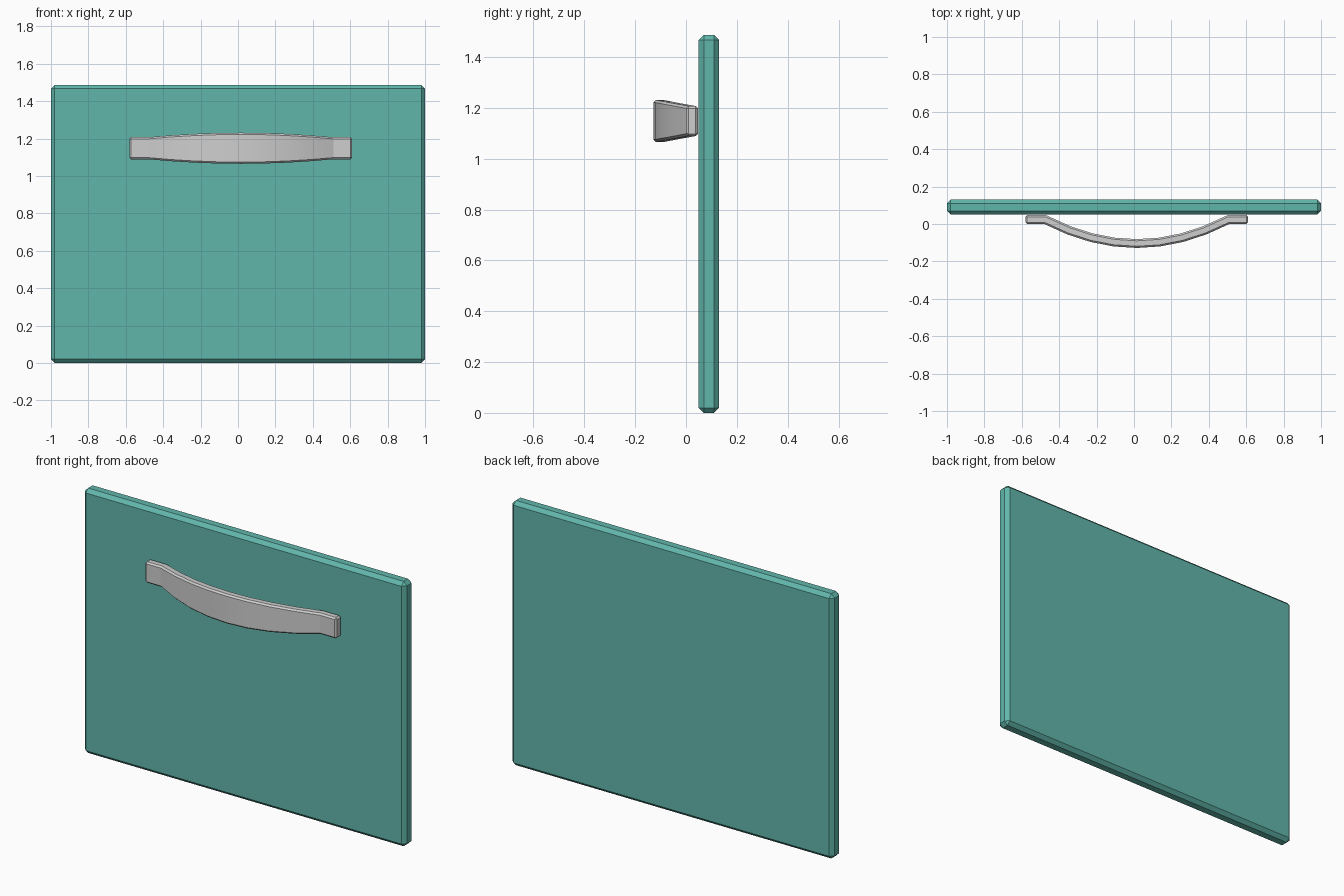
import bpy, bmesh, math
from mathutils import Vector

if "Cube" in bpy.data.objects:
    bpy.data.objects.remove(bpy.data.objects["Cube"])


def material(name, rgb):
    m = bpy.data.materials.new(name)
    m.diffuse_color = (*rgb, 1)
    m.use_nodes = True
    m.node_tree.nodes["Principled BSDF"].inputs["Base Color"].default_value = m.diffuse_color
    return m


def make_object(name, bm, mat, bevel):
    bmesh.ops.recalc_face_normals(bm, faces=bm.faces)
    me = bpy.data.meshes.new(name)
    bm.to_mesh(me)
    bm.free()
    ob = bpy.data.objects.new(name, me)
    bpy.context.collection.objects.link(ob)
    me.materials.append(mat)
    mod = ob.modifiers.new("chamfer", 'BEVEL')
    mod.width = bevel
    mod.segments = 1
    mod.limit_method = 'ANGLE'
    mod.angle_limit = math.radians(50)
    bpy.context.view_layer.objects.active = ob
    ob.select_set(True)
    bpy.ops.object.modifier_apply(modifier=mod.name)
    return ob


teal = material("teal paint", (0.12, 0.47, 0.41))
grey = material("light grey metal", (0.62, 0.62, 0.62))

# Drawer front: chamfered slab
bm = bmesh.new()
bmesh.ops.create_cube(bm, size=1)
for v in bm.verts:
    v.co = (v.co.x * 2, v.co.y * 0.08 + 0.09, (v.co.z + 0.5) * 1.487)
make_object("drawer_front", bm, teal, 0.02)

# Handle: rectangular section swept along a bowed path with flat end tabs
CX, CZ, HALF, END, THICK = 0.015, 1.148, 0.495, 0.595, 0.047
path = [(-END, 0.0, 0.059)]
for i in range(9):
    t = i / 4 - 1
    bow = 1 - t * t
    path.append((HALF * t, -0.128 * bow, 0.059 + 0.024 * bow))
path.append((END, 0.0, 0.059))

bm = bmesh.new()
rings = []
for i, (x, y, h) in enumerate(path):
    p = Vector((x, y))
    d = Vector((0, 0))
    if i > 0:
        d += (p - Vector(path[i - 1][:2])).normalized()
    if i < len(path) - 1:
        d += (Vector(path[i + 1][:2]) - p).normalized()
    d.normalize()
    q = p + Vector((-d.y, d.x)) * THICK
    if abs(y) < 1e-6:
        q.y = THICK
    rings.append([bm.verts.new((CX + a.x, a.y, CZ + s * h))
                  for a, s in ((p, -1), (p, 1), (q, 1), (q, -1))])
for a, b in zip(rings, rings[1:]):
    for k in range(4):
        n = (k + 1) % 4
        bm.faces.new((a[k], a[n], b[n], b[k]))
bm.faces.new(rings[0])
bm.faces.new(rings[-1])
bpy.ops.object.select_all(action='DESELECT')
handle = make_object("handle", bm, grey, 0.009)
bpy.ops.object.select_all(action='DESELECT')
handle.select_set(True)
bpy.context.view_layer.objects.active = handle
bpy.ops.object.shade_smooth_by_angle(angle=math.radians(20))
